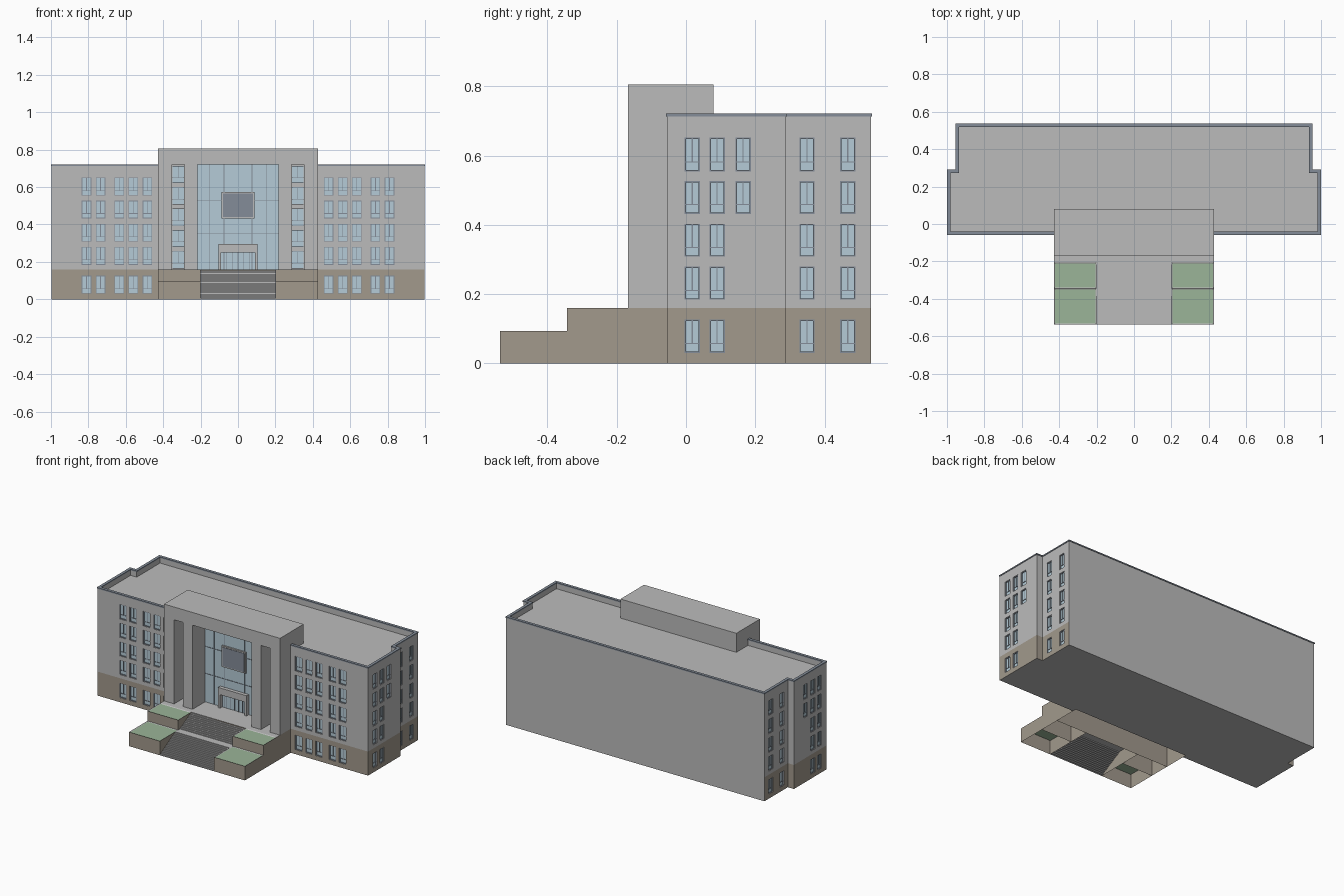
import bpy, bmesh

if "Cube" in bpy.data.objects:
    bpy.data.objects.remove(bpy.data.objects["Cube"])


def material(name, r, g, b):
    m = bpy.data.materials.new(name)
    m.diffuse_color = (r, g, b, 1)
    m.use_nodes = True
    m.node_tree.nodes["Principled BSDF"].inputs["Base Color"].default_value = m.diffuse_color
    return m


GREY = material("wall_grey", 0.50, 0.50, 0.50)
BEIGE = material("base_beige", 0.36, 0.32, 0.265)
GLASS = material("window_blue", 0.46, 0.60, 0.68)
SLATE = material("trim_slate", 0.23, 0.265, 0.315)
GREEN = material("lawn_green", 0.325, 0.46, 0.315)


def finish(name, bm, *mats):
    bmesh.ops.recalc_face_normals(bm, faces=bm.faces)
    me = bpy.data.meshes.new(name)
    bm.to_mesh(me)
    bm.free()
    for m in mats:
        me.materials.append(m)
    ob = bpy.data.objects.new(name, me)
    bpy.context.collection.objects.link(ob)
    return ob


def box(bm, xs, ys, zs):
    """Axis-aligned box between two limits on each axis."""
    (x0, x1), (y0, y1), (z0, z1) = sorted(xs), sorted(ys), sorted(zs)
    lo = [bm.verts.new(p) for p in ((x0, y0, z0), (x1, y0, z0), (x1, y1, z0), (x0, y1, z0))]
    hi = [bm.verts.new((v.co.x, v.co.y, z1)) for v in lo]
    bm.faces.new(lo[::-1])
    top = bm.faces.new(hi)
    for i in range(4):
        j = (i + 1) % 4
        bm.faces.new((lo[i], lo[j], hi[j], hi[i]))
    return top


def boxes(name, mat, items, mirror=False):
    bm = bmesh.new()
    for xs, ys, zs in items:
        box(bm, xs, ys, zs)
        if mirror:
            box(bm, (-xs[0], -xs[1]), ys, zs)
    return finish(name, bm, mat)


def prism(outline, z0, z1):
    bm = bmesh.new()
    face = bm.faces.new([bm.verts.new((x, y, z0)) for x, y in outline])
    ext = bmesh.ops.extrude_face_region(bm, geom=[face])
    for v in ext["geom"]:
        if isinstance(v, bmesh.types.BMVert):
            v.co.z = z1
    if not face.is_valid or len([f for f in bm.faces if abs(f.normal.z) > .9]) < 2:
        bmesh.ops.holes_fill(bm, edges=bm.edges)
    bmesh.ops.recalc_face_normals(bm, faces=bm.faces)
    return bm


# Main dimensions
WX, BX, PX = 0.997, 0.952, 0.427          # wing, back and portico half widths
FY, SY, BY = -0.055, 0.288, 0.534         # wing front, side step, back
GY, PY = -0.03, -0.168                    # recessed glass wall, portico front
BASE, ROOF, TOP, CROWN = 0.16, 0.678, 0.718, 0.805

# Building body: beige base and grey upper walls
half = [(PX, GY), (PX, FY), (WX, FY), (WX, SY), (BX, SY), (BX, BY)]
outline = half + [(-x, y) for x, y in reversed(half)]
bm = prism(outline, 0, BASE)
for f in bm.faces:
    back = f.normal.y > 0.9 and f.calc_center_median().y > 0.5
    f.material_index = 1 if back or abs(f.normal.z) > 0.9 else 0
base = finish("base_walls", bm, BEIGE, GREY)
upper = finish("upper_walls", prism(outline, BASE, ROOF), GREY)

# Recessed windows on the wing fronts and both sides
cut, glass, frame = bmesh.new(), bmesh.new(), bmesh.new()
ROWS = [(0.03, 0.127), (0.184, 0.28), (0.308, 0.403), (0.432, 0.527), (0.554, 0.652)]


def window(side, plane, c, w, z0, z1):
    """side 0 is a front wall, otherwise the sign of the side wall."""
    def part(bm, u0, u1, d0, d1, a, b):
        if side == 0:
            box(bm, (c + u0, c + u1), (plane + d0, plane + d1), (a, b))
        else:
            box(bm, (side * (plane - d0), side * (plane - d1)), (c + u0, c + u1), (a, b))
    h, t, m = w / 2, 0.004, 0.0015
    zt = z0 + 0.28 * (z1 - z0)
    part(cut, -h, h, -0.02, 0.012, z0, z1)
    part(glass, -h, h, 0.008, 0.013, z0, z1)
    part(frame, -h, t - h, 0.003, 0.012, z0, z1)
    part(frame, h - t, h, 0.003, 0.012, z0, z1)
    part(frame, t - h, h - t, 0.003, 0.012, z0, z0 + t)
    part(frame, t - h, h - t, 0.003, 0.012, z1 - t, z1)
    part(frame, t - h, h - t, 0.005, 0.012, zt - m, zt + m)
    part(frame, -m, m, 0.005, 0.012, zt + m, z1 - t)


for s in (-1, 1):
    for row, (z0, z1) in enumerate(ROWS):
        for x in (0.485, 0.56, 0.635, 0.735, 0.81):
            window(0, FY, s * x, 0.051, z0, z1)
        for y in (0.018, 0.09, 0.165, 0.349, 0.467):
            if y != 0.165 or row >= 3:
                window(s, WX if y < SY else BX, y, 0.044, z0, z1)
finish("window_glass", glass, GLASS)
finish("window_frames", frame, SLATE)
cutter = finish("window_cutter", cut, GREY)
cutter.hide_render = True
for ob in (base, upper):
    mod = ob.modifiers.new("window_openings", 'BOOLEAN')
    mod.operation, mod.solver, mod.object = 'DIFFERENCE', 'EXACT', cutter
bpy.context.view_layer.update()
deps = bpy.context.evaluated_depsgraph_get()
cut_meshes = [bpy.data.meshes.new_from_object(ob.evaluated_get(deps)) for ob in (base, upper)]
for ob, me in zip((base, upper), cut_meshes):
    ob.modifiers.clear()
    ob.data = me
bpy.data.objects.remove(cutter)

# Parapet around the roof with a slate cap
T, E = 0.013, 0.003
runs = [((PX, WX), (FY, FY + T)), ((WX - T, WX), (FY + T, SY - T)),
        ((BX - T, WX), (SY - T, SY)), ((BX - T, BX), (SY, BY - T)), ((0, BX), (BY - T, BY))]
boxes("parapet", GREY, [(x, y, (ROOF, TOP - 0.005)) for x, y in runs], True)
boxes("parapet_cap", SLATE, [((x[0] - E * (x[0] > PX), x[1] + E), (y[0] - E, y[1] + E),
                              (TOP - 0.005, TOP + 0.003)) for x, y in runs], True)

# Portico: roof block, outer piers and inner pillars
boxes("portico_roof", GREY, [((-PX, PX), (PY, 0.08), (0.72, CROWN)),
                             ((-PX, PX), (GY, 0.08), (ROOF, 0.72))])
boxes("portico_piers", GREY, [((0.353, PX), (PY, GY), (BASE, 0.72)),
                              ((0.217, 0.287), (PY, GY), (BASE, 0.72))], True)

# Glass curtain wall and its bars
boxes("curtain_glass", GLASS, [((-0.217, 0.217), (GY - 0.006, GY), (BASE, 0.72))])
BAR = (GY - 0.009, GY - 0.004)
boxes("curtain_bars_upright", SLATE,
      [((x - 0.0015, x + 0.0015), BAR, (BASE, 0.72)) for x in (0.075, 0.15)], True)
boxes("curtain_bars_level", SLATE,
      [((-0.217, 0.217), BAR, (z - 0.0015, z + 0.0015)) for z in (0.35, 0.53)])

# Narrow windows between piers and pillars
narrow = [BASE + 0.005 + 0.114 * i for i in range(5)]
boxes("portico_windows", GLASS, [((0.29, 0.35), (GY - 0.005, GY), (z, z + 0.092)) for z in narrow], True)
boxes("portico_window_bars", SLATE,
      [((0.29, 0.35), BAR, (z + k - 0.0015, z + k + 0.0015)) for z in narrow for k in (0.002, 0.028, 0.09)]
      + [((0.3185, 0.3215), BAR, (z + 0.028, z + 0.09)) for z in narrow], True)

# Square panel over the door
boxes("panel_frame", GREY, [((-0.088, 0.088), (GY - 0.016, GY), (0.432, 0.573))])
boxes("panel_face", SLATE, [((-0.08, 0.08), (GY - 0.019, GY - 0.015), (0.44, 0.565))])

# Doorway surround and door bars
boxes("door_surround", GREY, [((0.09, 0.105), (GY - 0.03, GY), (BASE, 0.295)),
                              ((0, 0.09), (GY - 0.03, GY), (0.25, 0.295))], True)
boxes("door_bars", SLATE, [((x - 0.0015, x + 0.0015), BAR, (BASE, 0.25)) for x in (0.0015, 0.03, 0.06)], True)


# Stepped planters with lawn tops, open underneath
def open_box(name, xs, ys, z, lawn):
    bm = bmesh.new()
    top = box(bm, xs, ys, (0, z))
    bmesh.ops.recalc_face_normals(bm, faces=bm.faces)
    top.material_index = 1
    if lawn:
        bmesh.ops.inset_region(bm, faces=[top], thickness=0.007, depth=-0.003)
        top.material_index = 2
    bmesh.ops.delete(bm, geom=[f for f in bm.faces if f.normal.z < -0.9], context='FACES')
    finish(name, bm, BEIGE, GREY, GREEN)


ENTRY, MID, FRONT, MZ = -0.205, -0.344, -0.5375, 0.094
for s, tag in ((-1, "left"), (1, "right")):
    open_box("lower_planter_" + tag, (s * 0.2, s * PX), (FRONT, MID), MZ, True)
    open_box("upper_planter_" + tag, (s * 0.2, s * PX), (MID, ENTRY), BASE, True)
open_box("entrance_landing", (-PX, PX), (ENTRY, GY), BASE, False)

# Two flights of fine steps with a middle landing
profile = [(FRONT, 0.0)]
for y0, y1, z0, z1, n in ((FRONT, -0.375, 0, MZ, 16), (-0.325, ENTRY, MZ, BASE, 11)):
    if z0:
        profile.append((y0, z0))
    for i in range(n):
        y, z = y0 + (y1 - y0) * i / (n - 1), z0 + (z1 - z0) * (i + 1) / n
        profile.append((y, z))
        if i < n - 1:
            profile.append((y0 + (y1 - y0) * (i + 1) / (n - 1), z))
bm = bmesh.new()
pairs = [[bm.verts.new((x, y, z)) for x in (-0.2, 0.2)] for y, z in profile]
for a, b in zip(pairs, pairs[1:]):
    bm.faces.new((a[0], a[1], b[1], b[0]))
ob = finish("entrance_stairs", bm, GREY)
if ob.data.polygons[0].normal.y > 0:
    ob.data.flip_normals()
